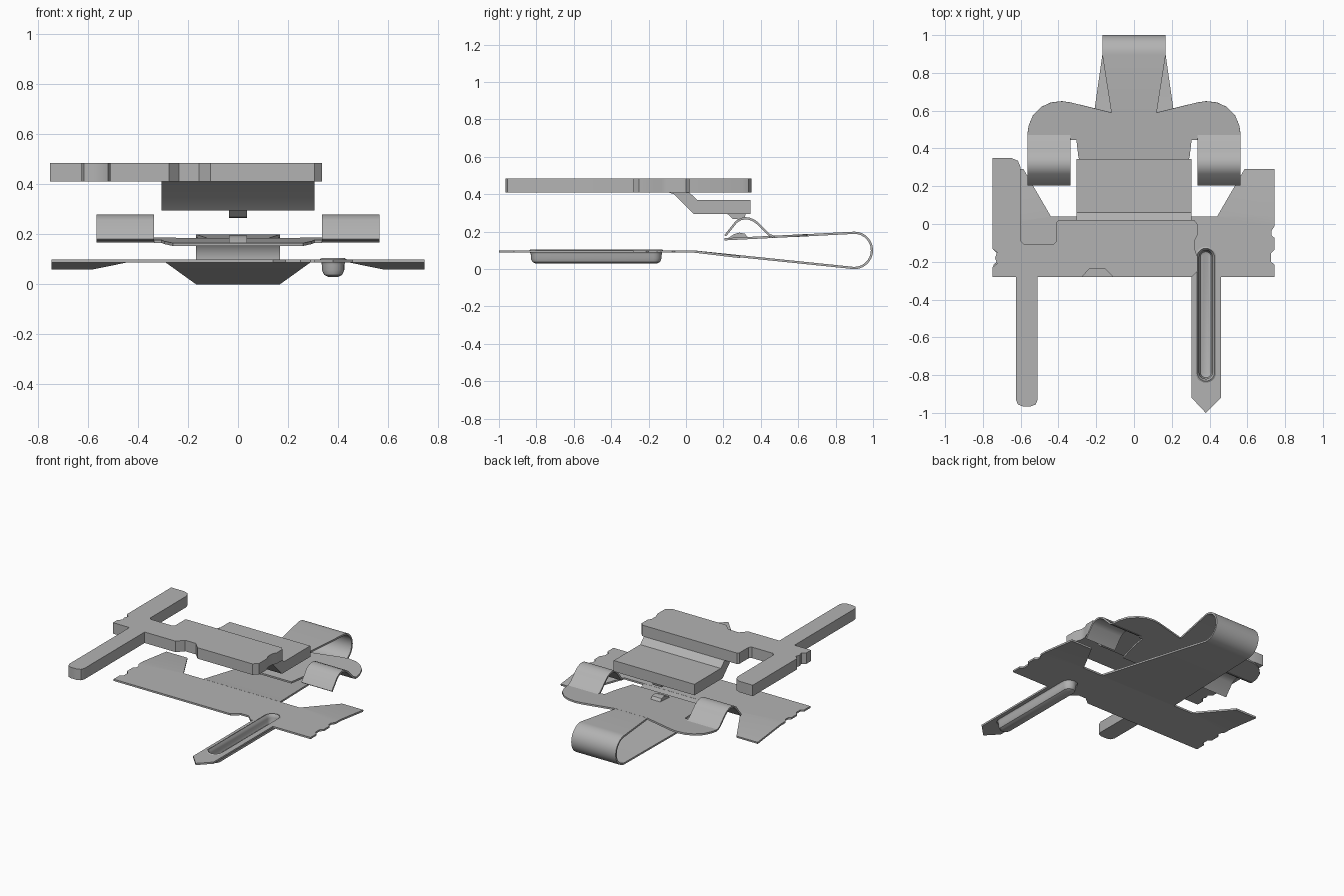
import bpy, bmesh, math

if "Cube" in bpy.data.objects:
    bpy.data.objects.remove(bpy.data.objects["Cube"])

metal = bpy.data.materials.new("grey_metal")
metal.use_nodes = True
GREY = (0.45, 0.45, 0.45, 1)
metal.diffuse_color = GREY
metal.node_tree.nodes["Principled BSDF"].inputs["Base Color"].default_value = GREY
SHEET = 0.012


def finish(bm, name, thick=0, offset=-1):
    """Turn a bmesh into an object, thicken it and smooth its curves."""
    mesh = bpy.data.meshes.new(name)
    bm.to_mesh(mesh)
    bm.free()
    mesh.materials.append(metal)
    ob = bpy.data.objects.new(name, mesh)
    bpy.context.collection.objects.link(ob)
    bpy.ops.object.select_all(action="DESELECT")
    ob.select_set(True)
    bpy.context.view_layer.objects.active = ob
    if thick:
        mod = ob.modifiers.new("thickness", "SOLIDIFY")
        mod.thickness, mod.offset = thick, offset
        bpy.ops.object.modifier_apply(modifier=mod.name)
    bpy.ops.object.shade_smooth_by_angle(angle=math.radians(35))
    return ob


def plate(name, loops, thick, height, fold=None):
    """Flat stamped plate from outline and hole loops; height(y) is its top."""
    bm = bmesh.new()
    for loop in loops:
        vs = [bm.verts.new((x, y, 0)) for x, y in loop]
        for a, b in zip(vs, vs[1:] + vs[:1]):
            bm.edges.new((a, b))
    bmesh.ops.triangle_fill(bm, use_beauty=True, edges=bm.edges[:], normal=(0, 0, 1))
    if fold is not None:
        bmesh.ops.bisect_plane(bm, geom=bm.verts[:] + bm.edges[:] + bm.faces[:],
                               plane_co=(0, fold, 0), plane_no=(0, 1, 0))
    bm.normal_update()
    for f in bm.faces:
        if f.normal.z < 0:
            f.normal_flip()
    for v in bm.verts:
        v.co.z = height(v.co.y)
    return finish(bm, name, thick)


def ribbon(name, path):
    """Sheet strip along (y, z, x_min, x_max) stations."""
    bm = bmesh.new()
    rows = [(bm.verts.new((a, y, z)), bm.verts.new((b, y, z))) for y, z, a, b in path]
    for (a, b), (c, d) in zip(rows, rows[1:]):
        bm.faces.new((a, b, d, c))
    return finish(bm, name, SHEET, 1)


def prism(name, profile, half):
    """Solid side profile of (y, z) points, extruded across x."""
    bm = bmesh.new()
    face = bm.faces.new([bm.verts.new((-half, y, z)) for y, z in profile])
    new = bmesh.ops.extrude_face_region(bm, geom=[face])["geom"]
    bmesh.ops.translate(bm, vec=(2 * half, 0, 0),
                        verts=[g for g in new if isinstance(g, bmesh.types.BMVert)])
    bmesh.ops.recalc_face_normals(bm, faces=bm.faces[:])
    return finish(bm, name)


def stadium(r, steps=10):
    """Counter-clockwise slot outline of radius r along the blade."""
    pts = []
    for y, start in ((-0.175, 0), (-0.785, math.pi)):
        for i in range(steps + 1):
            a = start + math.pi * i / steps
            pts.append((0.38 + r * math.cos(a), y + r * math.sin(a)))
    return pts


def mirrored(half):
    return half + [(-x, y) for x, y in reversed(half)]


# Upper terminal: thick plate with a straight prong and a rear arm
upper = [(-.625, -.28), (-.625, -.93), (-.615, -.955), (-.59, -.965), (-.545, -.965),
         (-.52, -.955), (-.51, -.93), (-.51, -.28), (-.275, -.28), (-.235, -.235),
         (-.155, -.235), (-.11, -.28), (.305, -.28), (.335, -.25), (.335, -.17),
         (.32, -.13), (.32, -.09), (.335, -.06), (.335, 0), (.32, .02), (-.4, .02),
         (-.41, .01), (-.41, -.09), (-.425, -.105), (-.585, -.105), (-.6, -.09),
         (-.6, .3), (-.615, .335), (-.65, .35), (-.75, .35), (-.75, -.13),
         (-.725, -.15), (-.735, -.18), (-.725, -.21), (-.75, -.23), (-.75, -.28)]
plate("upper_terminal", [upper], 0.075, lambda y: 0.485)

# Stepped tongue and the fixed contact beneath it
prism("contact_tongue", [(-.1, .412), (-.065, .4), (.04, .295), (.345, .295),
                         (.345, .37), (.06, .37), (.015, .412)], 0.305)
prism("fixed_contact", [(.22, .296), (.25, .268), (.31, .264), (.32, .296)], 0.036)

# Lower terminal: folded sheet with a pointed blade and two rear arms
edge = [(.745, -.28), (.745, -.215), (.725, -.2), (.725, -.155), (.745, -.135),
        (.745, -.075), (.728, -.06), (.728, -.035), (.745, -.01), (.745, .29),
        (.585, .29), (.44, .04)]
front = [(.14, -.28), (.19, -.24), (.25, -.24), (.29, -.28), (.305, -.28),
         (.305, -.92), (.38, -1), (.46, -.92), (.46, -.28)]
lower = mirrored(edge) + front
slope = 0.1 / 0.85
plate("lower_terminal", [lower, stadium(0.055)], SHEET,
      lambda y: 0.1 - slope * max(0, y - 0.04), fold=0.04)

# Pressed stiffening channel in the blade
bm = bmesh.new()
rings = []
for r, z in ((.055, .099), (.048, .088), (.045, .078), (.045, .058), (.036, .038), (.02, .03)):
    rings.append([bm.verts.new((x, y, z)) for x, y in stadium(r)])
for top, low in zip(rings, rings[1:]):
    n = len(top)
    for i in range(n):
        j = (i + 1) % n
        bm.faces.new((top[i], top[j], low[j], low[i]))
bm.faces.new(rings[-1])
finish(bm, "blade_channel", 0.01, 1)

# Tapered spring strip that loops round the back
path = [(.04, .088, -.29, .29)]
for i in range(25):
    a = -math.pi * 0.53 + math.pi * 1.04 * i / 24
    path.append((.9 + .1 * math.cos(a), .1 + .1 * math.sin(a), -.168, .168))
path.append((.59, .184, -.12, .12))
ribbon("spring_loop", path)

# Moving spring plate with rounded wings
wing = [(.26, .205), (.295, .36), (.305, .445), (.335, .445), (.335, .47), (.565, .47),
        (.558, .52), (.535, .575), (.49, .62), (.44, .643), (.38, .65), (.33, .642), (.12, .59)]
plate("spring_plate", [mirrored(wing)], SHEET, lambda y: .165 + .05 * (y - .2))
prism("moving_contact", [(.225, .165), (.255, .186), (.285, .195), (.315, .189),
                         (.33, .17)], 0.036)

# Arched spring arms folded forward from the wings
arch = [(.47, .178), (.445, .19), (.385, .25), (.365, .265), (.34, .275), (.315, .278),
        (.29, .272), (.265, .257), (.205, .182)]
for side, x0, x1 in (("left", .335, .565), ("right", -.565, -.335)):
    ribbon(side + "_spring_arm", [(y, z, x0, x1) for y, z in arch])
